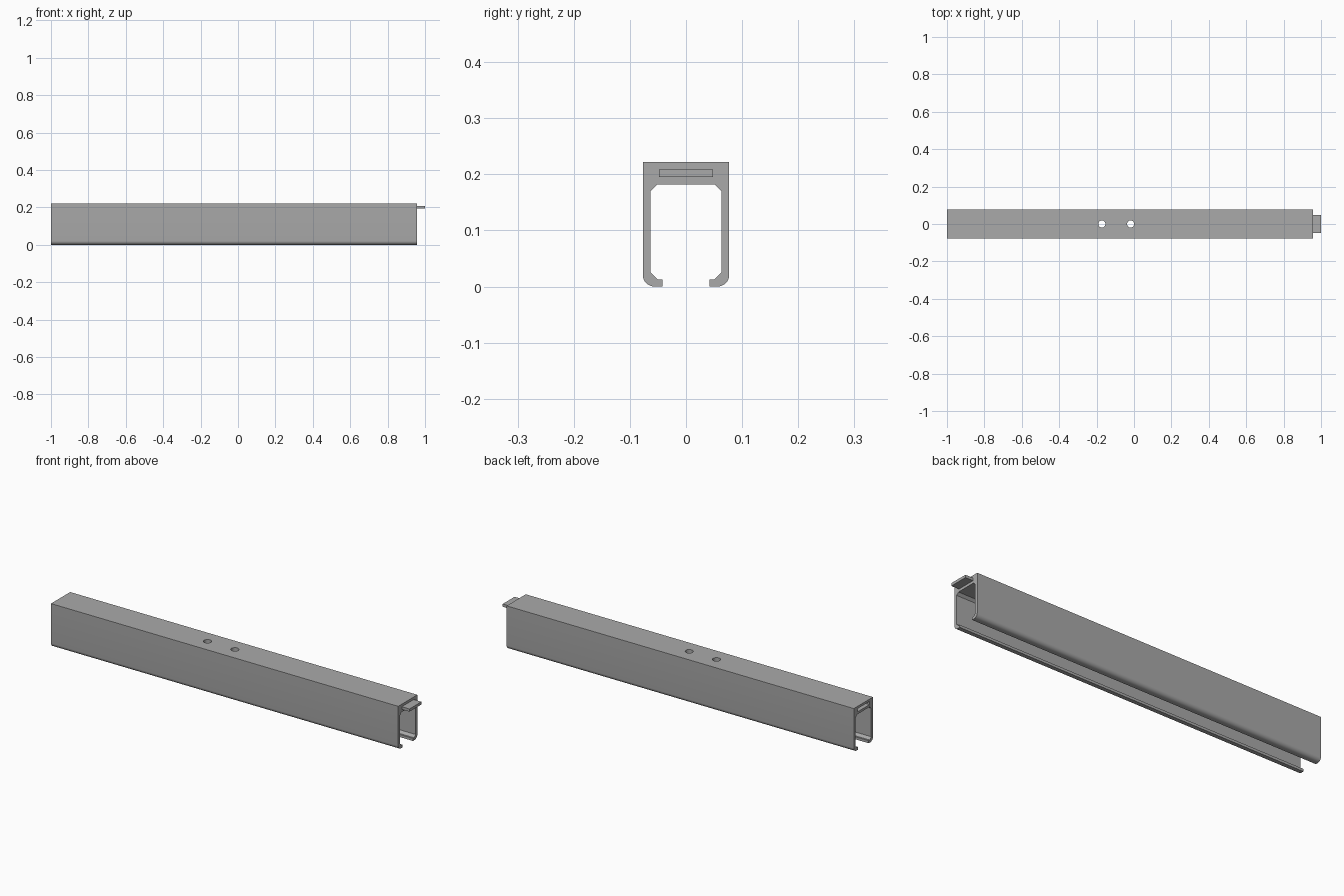
import bpy, bmesh, math

cube = bpy.data.objects.get("Cube")
if cube:
    bpy.data.objects.remove(cube, do_unlink=True)

X0, X1 = -1.0, 0.957      # ends of the rail
HALF, TOP = 0.077, 0.222  # half width and height

metal = bpy.data.materials.new("grey_metal")
metal.use_nodes = True
grey = (0.4, 0.4, 0.4, 1)
metal.diffuse_color = grey
metal.node_tree.nodes["Principled BSDF"].inputs["Base Color"].default_value = grey


def make_object(name, bm):
    bmesh.ops.recalc_face_normals(bm, faces=bm.faces)
    mesh = bpy.data.meshes.new(name)
    bm.to_mesh(mesh)
    bm.free()
    mesh.materials.append(metal)
    obj = bpy.data.objects.new(name, mesh)
    bpy.context.collection.objects.link(obj)
    return obj


def box(name, lo, hi):
    bm = bmesh.new()
    bmesh.ops.create_cube(bm, size=1)
    for v in bm.verts:
        v.co = [a + (b - a) * (c + 0.5) for a, b, c in zip(lo, hi, v.co)]
    return make_object(name, bm)


def cut(target, cutter):
    mod = target.modifiers.new(cutter.name, "BOOLEAN")
    mod.operation, mod.solver, mod.object = "DIFFERENCE", "EXACT", cutter
    bpy.context.view_layer.objects.active = target
    bpy.ops.object.modifier_apply(modifier=mod.name)
    bpy.data.objects.remove(cutter, do_unlink=True)


# Rail: half of the C-shaped section, mirrored and extruded along x
R = 0.021
half = [(HALF, TOP)]
for i in range(9):
    a = math.radians(90 * i / 8)
    half.append((HALF - R + R * math.cos(a), R - R * math.sin(a)))
half += [(0.042, 0), (0.042, 0.013), (0.051, 0.013), (0.063, 0.025),
         (0.063, 0.17), (0.051, 0.182)]
section = half + [(-y, z) for y, z in reversed(half)]
bm = bmesh.new()
face = bm.faces.new([bm.verts.new((X0, y, z)) for y, z in section])
ext = bmesh.ops.extrude_face_region(bm, geom=[face])
moved = [g for g in ext["geom"] if isinstance(g, bmesh.types.BMVert)]
bmesh.ops.translate(bm, verts=moved, vec=(X1 - X0, 0, 0))
rail = make_object("channel_rail", bm)

# Two mounting holes through the top wall
for x in (-0.172, -0.018):
    bm = bmesh.new()
    bmesh.ops.create_cone(bm, cap_ends=True, segments=32,
                          radius1=0.019, radius2=0.019, depth=0.1)
    bmesh.ops.translate(bm, verts=bm.verts, vec=(x, 0, TOP - 0.02))
    cut(rail, make_object("hole_cutter", bm))

# Socket in one end, matching tongue on the other
cut(rail, box("socket_cutter", (X0 - 0.02, -0.049, 0.194), (X0 + 0.046, 0.049, 0.21)))
box("joining_tongue", (X1 - 0.01, -0.048, 0.195), (1.0, 0.048, 0.209))

# Smooth the rounded corners and the hole walls
bpy.ops.object.select_all(action="DESELECT")
rail.select_set(True)
bpy.context.view_layer.objects.active = rail
bpy.ops.object.shade_smooth_by_angle(angle=math.radians(30))
